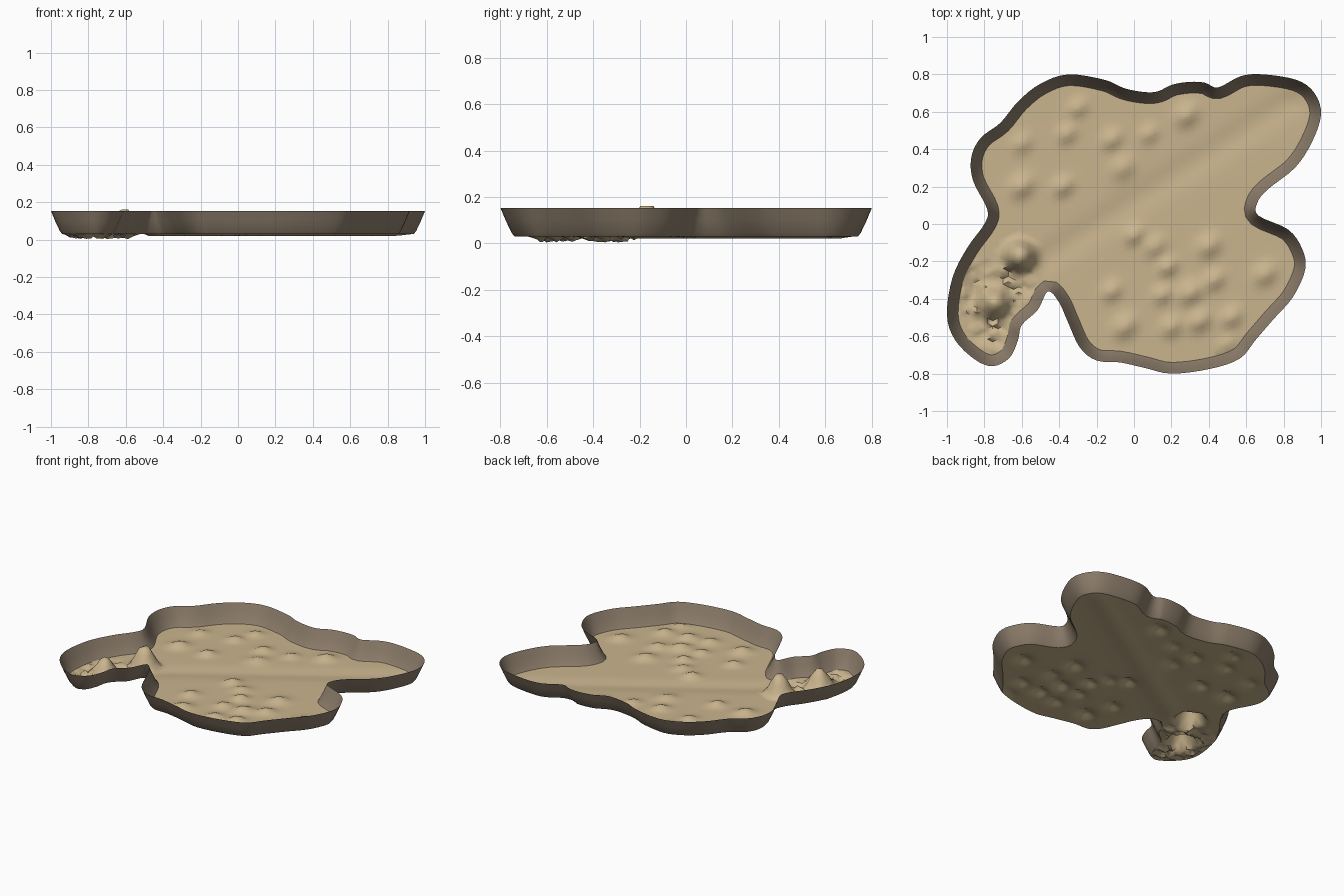
import bpy, bmesh, math, random
from mathutils import Vector, geometry

if "Cube" in bpy.data.objects:
    bpy.data.objects.remove(bpy.data.objects["Cube"])
random.seed(4)

def material(name, rgb):
    m = bpy.data.materials.new(name)
    m.diffuse_color = (*rgb, 1)
    m.use_nodes = True
    m.node_tree.nodes["Principled BSDF"].inputs["Base Color"].default_value = m.diffuse_color
    return m

sand = material("sand tan", (0.59, 0.46, 0.27))
earth = material("earth brown", (0.27, 0.21, 0.15))

# Rim outline seen from the top, counter-clockwise
OUTLINE = [(-.35, .80), (-.50, .75), (-.62, .655), (-.715, .54), (-.82, .46), (-.87, .355),
    (-.86, .23), (-.785, .08), (-.80, .0), (-.89, -.125), (-.97, -.285), (-1, -.485),
    (-.957, -.62), (-.85, -.725), (-.755, -.76), (-.665, -.715), (-.62, -.62), (-.60, -.54),
    (-.515, -.46), (-.46, -.36), (-.40, -.42), (-.355, -.52), (-.29, -.66), (-.20, -.73),
    (-.075, -.74), (.06, -.77), (.20, -.80), (.405, -.775), (.565, -.72), (.65, -.62),
    (.745, -.51), (.85, -.39), (.915, -.245), (.90, -.135), (.825, -.03), (.665, .045),
    (.66, .115), (.715, .185), (.86, .30), (.95, .435), (1, .585), (.965, .70), (.87, .77),
    (.69, .80), (.57, .79), (.45, .73), (.38, .755), (.30, .76), (.205, .745), (.13, .71),
    (.06, .705), (-.05, .725), (-.155, .77)]

def smooth_loop(pts, steps):
    p = [Vector(q) for q in pts]
    n, out = len(p), []
    for i in range(n):
        a, b, c, d = p[i - 1], p[i], p[(i + 1) % n], p[(i + 2) % n]
        for s in range(steps):
            t = s / steps
            out.append(0.5 * (2 * b + (c - a) * t + (2 * a - 5 * b + 4 * c - d) * t * t
                              + (3 * b - a - 3 * c + d) * t ** 3))
    return out

def inset(loop, d):
    n, out = len(loop), []
    for i in range(n):
        t = (loop[(i + 1) % n] - loop[i - 1]).normalized()
        out.append(loop[i] + Vector((-t.y, t.x)) * d)
    return out

def make(name, verts, faces, mat, angle):
    me = bpy.data.meshes.new(name)
    me.from_pydata(verts, [], faces)
    me.materials.append(mat)
    ob = bpy.data.objects.new(name, me)
    bpy.context.collection.objects.link(ob)
    bpy.ops.object.select_all(action='DESELECT')
    ob.select_set(True)
    bpy.context.view_layer.objects.active = ob
    bpy.ops.object.shade_smooth_by_angle(angle=math.radians(angle))
    return ob

rim = smooth_loop(OUTLINE, 4)
N = len(rim)

# Flared wall: rim, lower bend, floor edge
profile = [(0, .153), (.022, .10), (.048, .045), (.06, .03)]
verts = [(p.x, p.y, z) for d, z in profile for p in inset(rim, d)]
faces = [(r * N + i, (r + 1) * N + i, (r + 1) * N + (i + 1) % N, r * N + (i + 1) % N)
         for r in range(len(profile) - 1) for i in range(N)]
make("flared_wall", verts, faces, earth, 50)

# Low dunes on both sides of the channel: x, y
DUNES = [(-.30, .62), (-.36, .48), (-.60, .43), (-.60, .20), (-.38, .20), (-.12, .45),
    (.08, .48), (-.06, .30), (.28, .58), (0, -.06), (.11, -.12), (.40, -.12), (.18, -.23),
    (.70, -.27), (-.12, -.36), (.15, -.38), (.30, -.37), (.43, -.30), (.35, -.52),
    (-.05, -.55), (.20, -.55), (.52, -.50), (.50, -.66)]
dunes = [(x, y, random.uniform(.022, .036), random.uniform(.04, .055)) for x, y in DUNES]

# Tall flat-topped mounds: x, y, top height, top radius, foot radius
MOUNDS = [(-.61, -.17, .162, .03, .10), (-.745, -.42, .145, .025, .10)]

def height(x, y, edge):
    z = .03
    for cx, cy, h, r in dunes:
        u, v = (x - cx) + (y - cy), (x - cx) - (y - cy)
        z += h * math.exp(-(u * u * .36 + v * v * .6) / (r * r))
    # Shallow channel running to the upper right lobe
    d = (-(x + .5) * .80 + (y + .2) * 1.25) / 1.484
    z -= .010 * math.exp(-(d / .07) ** 2) * (1 if x > -.5 else 0)
    # Rough hollow in the lower left lobe
    if x < -.55 and y < -.22:
        z += random.uniform(-.027, .012)
    for cx, cy, top, r0, r1 in MOUNDS:
        q = math.hypot(x - cx, y - cy)
        k = min(1, max(0, (r1 - q) / (r1 - r0)))
        z = z + (top - z) * k
    f = min(1, edge / .05)
    return max(.0, .03 + (z - .03) * f)

# Rolling floor: constrained triangulation of a point grid inside the floor edge
edge_loop = inset(rim, .06)
pts = list(edge_loop)
STEP = .028
for i in range(-36, 37):
    for j in range(-30, 31):
        p = Vector((i * STEP, (j + .5 * (i % 2)) * STEP))
        near = min((p - q).length for q in edge_loop)
        if near > .014:
            pts.append(p)
out = geometry.delaunay_2d_cdt(pts, [(i, (i + 1) % N) for i in range(N)], [list(range(N))], 1, 1e-5)
used = sorted({i for f in out[2] for i in f})
remap = {v: k for k, v in enumerate(used)}
fverts = []
for i in used:
    p = out[0][i]
    near = min((p - q).length for q in edge_loop)
    fverts.append((p.x, p.y, height(p.x, p.y, near)))
ffaces = [[remap[i] for i in f] for f in out[2]]
make("rolling_floor", fverts, ffaces, sand, 60)
